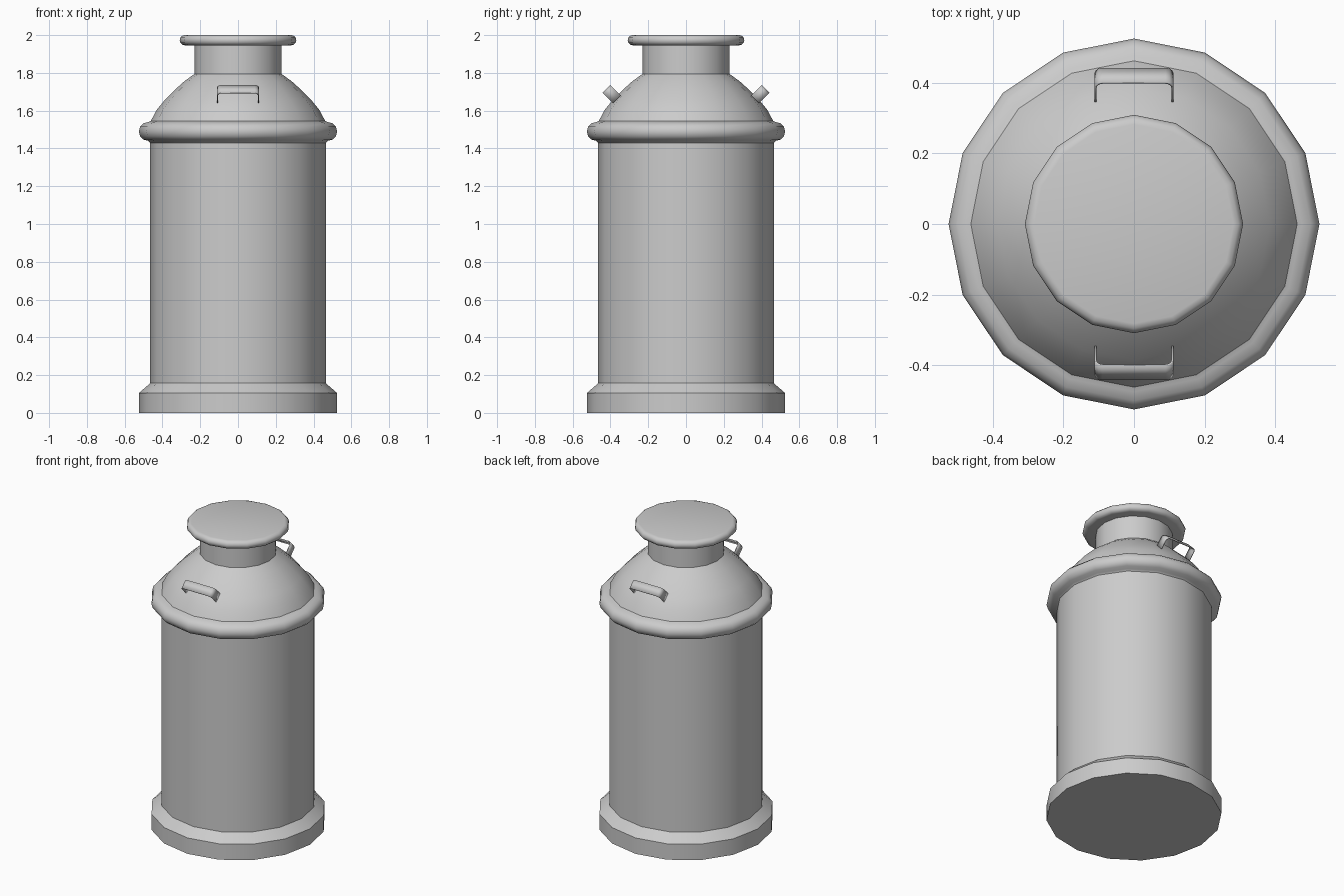
import bpy, bmesh
from math import sin, cos, pi, radians
from mathutils import Vector

if "Cube" in bpy.data.objects:
    bpy.data.objects.remove(bpy.data.objects["Cube"])

SIDES = 16


def finish(name, bm, angle=35):
    bmesh.ops.recalc_face_normals(bm, faces=bm.faces)
    me = bpy.data.meshes.new(name)
    bm.to_mesh(me)
    bm.free()
    ob = bpy.data.objects.new(name, me)
    bpy.context.collection.objects.link(ob)
    bpy.ops.object.select_all(action='DESELECT')
    ob.select_set(True)
    bpy.context.view_layer.objects.active = ob
    bpy.ops.object.shade_smooth_by_angle(angle=radians(angle))
    return ob


def lathe(name, profile):
    """Revolve (radius, z) points around z and cap both ends."""
    bm = bmesh.new()
    rings = [[bm.verts.new((r * cos(2 * pi * i / SIDES), r * sin(2 * pi * i / SIDES), z))
              for i in range(SIDES)] for r, z in profile]
    for a, b in zip(rings, rings[1:]):
        for i in range(SIDES):
            j = (i + 1) % SIDES
            bm.faces.new((a[i], a[j], b[j], b[i]))
    bm.faces.new(rings[0])
    bm.faces.new(rings[-1])
    return finish(name, bm)


def half_round(r, z, rad, steps=6):
    """Outward half circle, bottom to top."""
    return [(r + rad * cos(t), z + rad * sin(t))
            for t in (-pi / 2 + pi * k / steps for k in range(steps + 1))]


# Can: foot, body, rolled rim, domed shoulder and neck
foot = [(0.525, 0), (0.525, 0.105), (0.465, 0.157)]
rim = [(0.465, 1.43)] + half_round(0.475, 1.49, 0.05)
shoulder = [(0.462, 1.545), (0.43, 1.605), (0.385, 1.66), (0.335, 1.71), (0.285, 1.755), (0.23, 1.795)]
lathe("can_body", foot + rim + shoulder + [(0.23, 1.96)])

# Lid with rounded edge
lathe("lid", half_round(0.282, 1.973, 0.027))


# Strap handles, tilted 45 degrees out of the shoulder
def handle(name, side):
    w, h, c = 0.109, 0.076, 0.02
    path = [(-w, 0), (-w, h - c)]
    path += [(-w + c - c * cos(t), h - c + c * sin(t)) for t in (pi / 6, pi / 3)]
    path += [(-w + c, h)]
    path += [(-x, y) for x, y in reversed(path)]
    out = Vector((0, side * 0.707, 0.707))
    across = Vector((0, side * 0.707, -0.707))
    foot_mid = Vector((0, side * 0.366, 1.66))
    bm = bmesh.new()
    pairs = [[bm.verts.new(foot_mid + Vector((x, 0, 0)) + out * y + across * s)
              for s in (-0.029, 0.029)] for x, y in path]
    for a, b in zip(pairs, pairs[1:]):
        bm.faces.new((a[0], a[1], b[1], b[0]))
    ob = finish(name, bm)
    mod = ob.modifiers.new("thickness", 'SOLIDIFY')
    mod.thickness = 0.006
    mod.offset = 0


handle("front_handle", -1)
handle("back_handle", 1)
